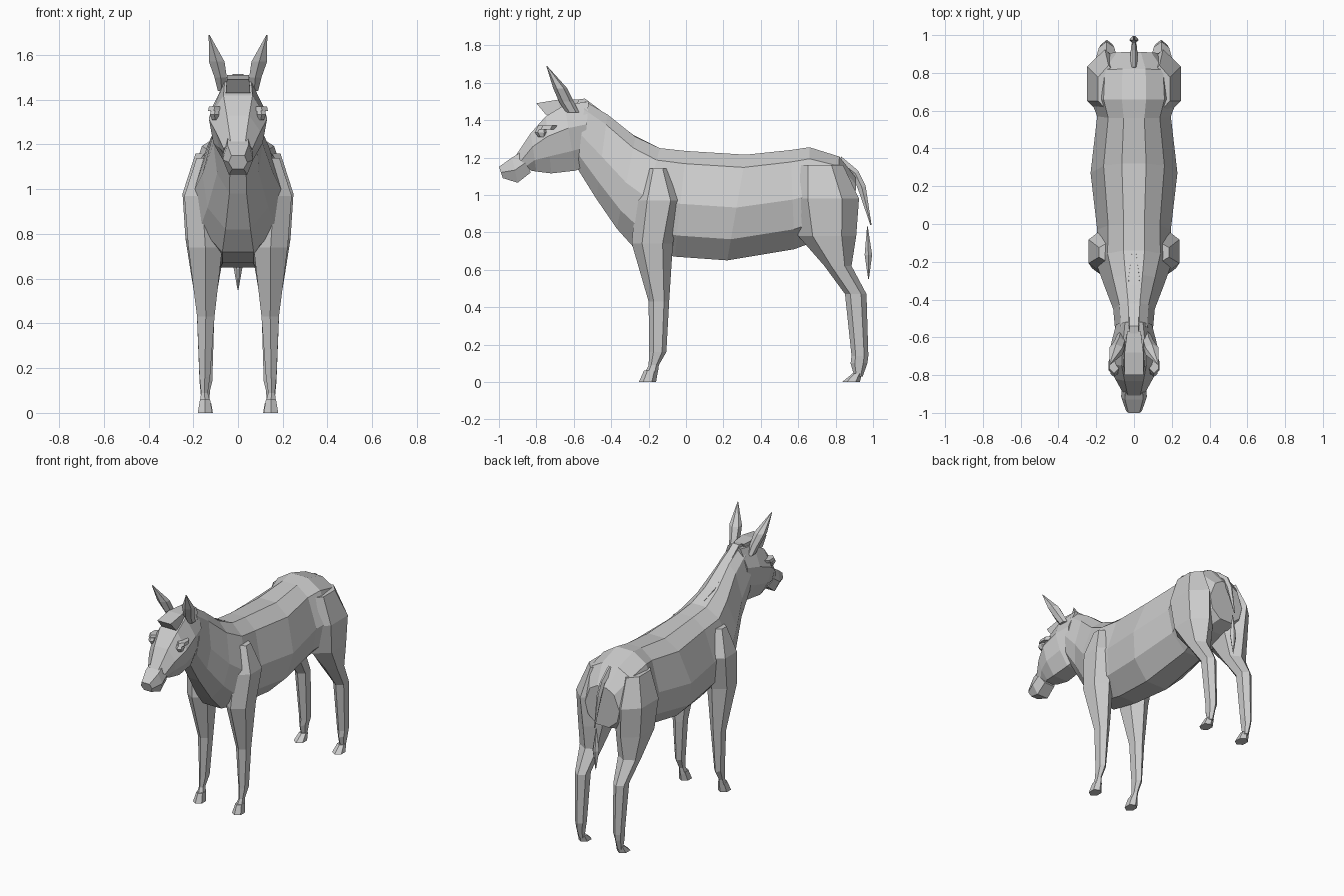
import bpy
import bmesh
from mathutils import Vector

cube = bpy.data.objects.get("Cube")
if cube:
    bpy.data.objects.remove(cube, do_unlink=True)

grey = bpy.data.materials.new("plain grey")
grey.use_nodes = True
colour = (.6, .6, .6, 1)
grey.diffuse_color = colour
grey.node_tree.nodes["Principled BSDF"].inputs["Base Color"].default_value = colour


def loft(name, rings, mirrored=False):
    """Skin a list of equal-length point rings, closing both ends."""
    bm = bmesh.new()
    loops = [[bm.verts.new(point) for point in ring] for ring in rings]
    count = len(loops[0])
    for lower, upper in zip(loops, loops[1:]):
        for i in range(count):
            j = (i + 1) % count
            bm.faces.new((lower[i], lower[j], upper[j], upper[i]))
    bm.faces.new(loops[0])
    bm.faces.new(loops[-1])
    bmesh.ops.recalc_face_normals(bm, faces=bm.faces)
    mesh = bpy.data.meshes.new(name)
    bm.to_mesh(mesh)
    bm.free()
    mesh.materials.append(grey)
    obj = bpy.data.objects.new(name, mesh)
    bpy.context.collection.objects.link(obj)
    if mirrored:
        obj.modifiers.new("Mirror", 'MIRROR')
    return obj


def spine_rings(stations, profile):
    """Symmetric rings between a top point and a bottom point of the side outline."""
    rings = []
    for top_y, top_z, low_y, low_z, width in stations:
        top, low = Vector((0, top_y, top_z)), Vector((0, low_y, low_z))
        half = [(low.lerp(top, t), width * w) for t, w in profile]
        right = [p + Vector((w, 0, 0)) for p, w in half]
        left = [p - Vector((w, 0, 0)) for p, w in reversed(half)]
        rings.append(right + left)
    return rings


def limb_rings(levels):
    """Level six-sided rings from front, back, inner and outer limits."""
    corners = ((-1, 0), (-.5, 1), (.5, 1), (1, 0), (.5, -1), (-.5, -1))
    rings = []
    for z, front, back, inner, outer in levels:
        mid_y, mid_x = (front + back) / 2, (inner + outer) / 2
        ry, rx = (back - front) / 2, (outer - inner) / 2
        rings.append([(mid_x + rx * b, mid_y + ry * a, z) for a, b in corners])
    return rings


# Neck and trunk: top y, top z, bottom y, bottom z, half width
trunk = [
    (-.54, 1.5, -.58, 1.14, .1),
    (-.42, 1.43, -.48, .98, .11),
    (-.27, 1.31, -.37, .82, .16),
    (-.14, 1.25, -.28, .72, .2),
    (0, 1.235, -.06, .67, .195),
    (.32, 1.215, .22, .65, .23),
    (.56, 1.24, .58, .71, .195),
    (.66, 1.255, .66, .74, .23),
    (.82, 1.205, .8, .78, .22),
    (.91, 1.09, .9, .82, .13),
]
loft("trunk", spine_rings(trunk, ((0, .35), (.2, .85), (.5, 1), (.88, .7), (1, .28))))

# Head: same layout, poll to nose
head = [
    (-.52, 1.5, -.55, 1.15, .095),
    (-.65, 1.48, -.59, 1.13, .12),
    (-.75, 1.42, -.72, 1.115, .13),
    (-.83, 1.33, -.8, 1.125, .1),
    (-.91, 1.21, -.83, 1.13, .065),
]
loft("head", spine_rings(head, ((0, .45), (.3, .85), (.65, 1), (1, .5))))

# Muzzle with a dropped chin
muzzle = [
    (-.88, 1.23, -.83, 1.12, .065),
    (-.93, 1.2, -.9, 1.065, .068),
    (-1, 1.15, -.98, 1.09, .042),
]
loft("muzzle", spine_rings(muzzle, ((0, .6), (.5, 1), (1, .7))))

# Forelock block and mane ridge
forelock = [
    (-.57, 1.51, -.6, 1.44, .04),
    (-.68, 1.51, -.68, 1.43, .055),
    (-.8, 1.49, -.75, 1.43, .055),
]
loft("forelock", spine_rings(forelock, ((0, 1), (1, .9))))
mane = [
    (-.62, 1.505, -.6, 1.42, .03),
    (-.54, 1.515, -.5, 1.4, .035),
    (-.28, 1.32, -.27, 1.22, .04),
    (-.15, 1.255, -.15, 1.2, .015),
]
loft("mane", spine_rings(mane, ((0, 1), (1, .7))))

# Ears: leaf shapes leaning forward and outward
ears = [
    (1.44, -.64, -.57, .055, .09),
    (1.5, -.68, -.6, .05, .105),
    (1.57, -.71, -.635, .06, .13),
    (1.69, -.747, -.743, .127, .131),
]
loft("ears", limb_rings(ears), True)

# Eyes under projecting brows
eyes = [
    (1.31, -.79, -.75, .09, .116),
    (1.335, -.81, -.74, .085, .125),
    (1.355, -.795, -.75, .085, .12),
]
loft("eyes", limb_rings(eyes), True)
brows = [
    (1.35, -.8, -.7, .08, .134),
    (1.37, -.79, -.69, .08, .13),
]
loft("brows", limb_rings(brows), True)

# Front legs from shoulder to pastern: z, front, back, inner, outer
front_legs = [
    (1.14, -.2, -.1, .1, .185),
    (.97, -.27, -.02, .08, .24),
    (.74, -.29, -.07, .07, .222),
    (.43, -.2, -.09, .105, .183),
    (.16, -.197, -.105, .125, .172),
    (.09, -.2, -.145, .135, .165),
    (.05, -.22, -.15, .125, .17),
]
loft("front_legs", limb_rings(front_legs), True)
front_hooves = [
    (.06, -.225, -.15, .125, .17),
    (0, -.252, -.16, .115, .18),
]
loft("front_hooves", limb_rings(front_hooves), True)

# Hind legs with a raised thigh
hind_legs = [
    (1.16, .59, .84, .08, .19),
    (.98, .56, .925, .06, .248),
    (.78, .6, .91, .05, .235),
    (.62, .74, .885, .08, .21),
    (.47, .85, .965, .105, .185),
    (.14, .885, .975, .115, .172),
    (.1, .88, .97, .125, .168),
    (.03, .9, .945, .13, .162),
]
loft("hind_legs", limb_rings(hind_legs), True)
hind_hooves = [
    (.045, .89, .94, .12, .168),
    (0, .835, .93, .112, .18),
]
loft("hind_hooves", limb_rings(hind_hooves), True)

# Tail: dock then a slim tuft
diamond = ((0, .3), (.5, 1), (1, .3))
tail = [
    (.83, 1.205, .82, 1.15, .02),
    (.92, 1.13, .89, 1.1, .018),
    (.96, 1.05, .92, 1.03, .016),
    (.992, .84, .985, .84, .004),
]
loft("tail", spine_rings(tail, diamond))
tuft = [
    (.972, .83, .968, .83, .003),
    (.995, .68, .955, .68, .025),
    (.978, .55, .974, .55, .002),
]
loft("tail_tuft", spine_rings(tuft, diamond))
